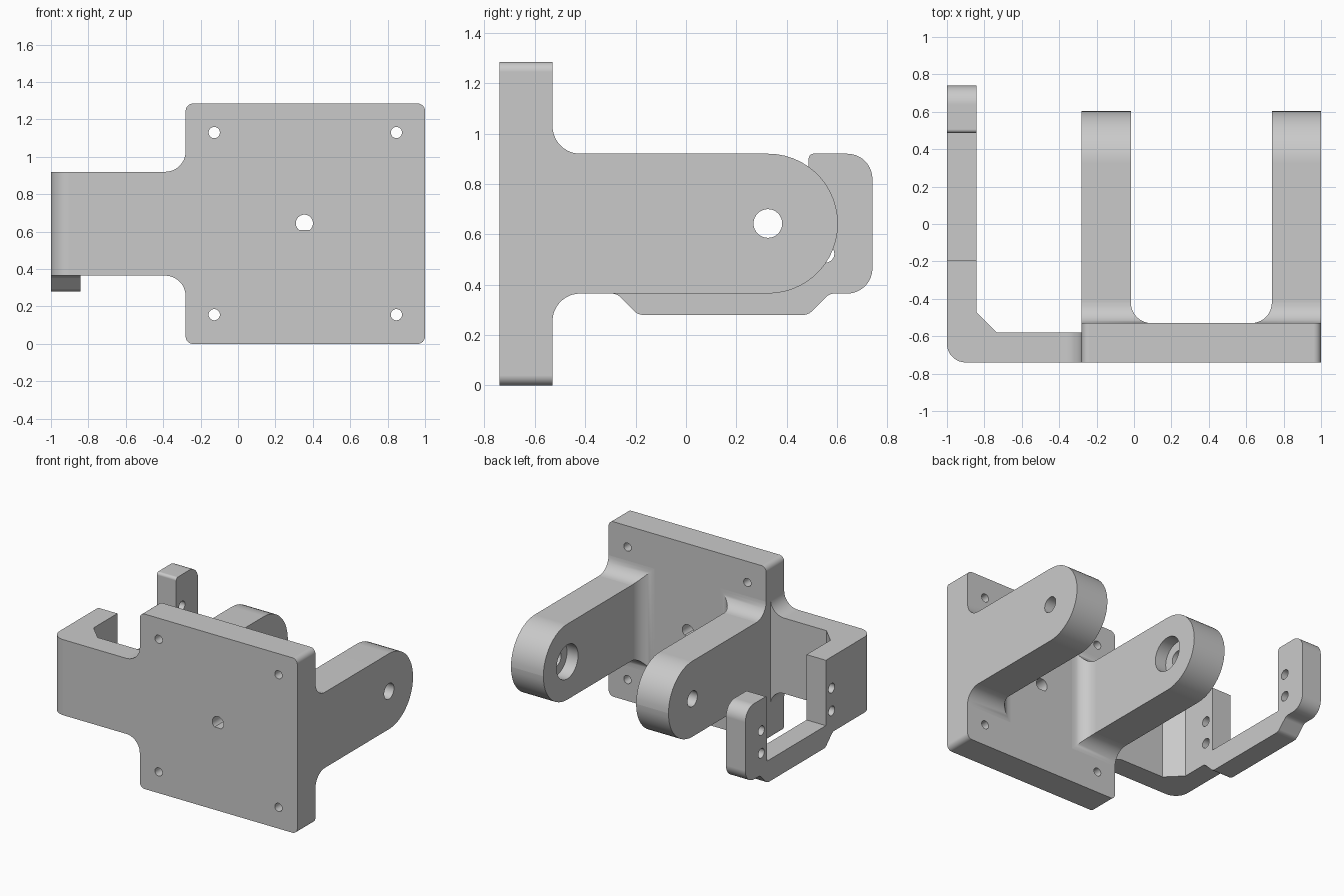
import bpy
import bmesh
from math import pi, sin, cos, tan
from mathutils import Vector

if "Cube" in bpy.data.objects:
    bpy.data.objects.remove(bpy.data.objects["Cube"], do_unlink=True)

grey = bpy.data.materials.new("plain_grey")
grey.use_nodes = True
grey.diffuse_color = (0.59, 0.59, 0.59, 1)
for node in grey.node_tree.nodes:
    if node.type == 'BSDF_PRINCIPLED':
        node.inputs["Base Color"].default_value = grey.diffuse_color

# Shared dimensions
FRONT, PLATE_BACK, WING_BACK = -0.74, -0.53, -0.58
PLATE_RIGHT, PLATE_LEFT, HEIGHT = -0.28, 1.0, 1.285
LOW, HIGH = 0.365, 0.92            # arm and wing height range
MID_X, MID_Z = 0.36, 0.643
FILLET = 0.11


def rounded(corners):
    """Outline from (a, b, radius) corners, each turned into an arc."""
    out = []
    for i, (a, b, r) in enumerate(corners):
        p = Vector((a, b))
        if r == 0:
            out.append(p)
            continue
        u = (Vector(corners[i - 1][:2]) - p).normalized()
        v = (Vector(corners[(i + 1) % len(corners)][:2]) - p).normalized()
        inner = u.angle(v)
        sweep = pi - inner
        centre = p + (u + v).normalized() * (r / sin(inner / 2))
        tangent = r / tan(inner / 2)
        first = p + u * tangent - centre
        last = p + v * tangent - centre
        steps = max(3, round(sweep * 8))
        for k in range(steps + 1):
            t = sweep * k / steps
            out.append(centre + (first * sin(sweep - t) + last * sin(t)) / sin(sweep))
    return out


def circle(a, b, r, count=32):
    return [Vector((a + r * cos(2 * pi * k / count),
                    b + r * sin(2 * pi * k / count))) for k in range(count)]


def make_object(name, bm):
    bmesh.ops.recalc_face_normals(bm, faces=bm.faces[:])
    mesh = bpy.data.meshes.new(name)
    bm.to_mesh(mesh)
    bm.free()
    obj = bpy.data.objects.new(name, mesh)
    bpy.context.collection.objects.link(obj)
    return obj


def prism(name, outline, axis, lo, hi):
    """Extrude a 2D outline along the x, y or z axis."""
    place = {'x': lambda p, d: (d, p.x, p.y),
             'y': lambda p, d: (p.x, d, p.y),
             'z': lambda p, d: (p.x, p.y, d)}[axis]
    bm = bmesh.new()
    a = [bm.verts.new(place(p, lo)) for p in outline]
    b = [bm.verts.new(place(p, hi)) for p in outline]
    bm.faces.new(a)
    bm.faces.new(b[::-1])
    for i in range(len(a)):
        j = (i + 1) % len(a)
        bm.faces.new((a[j], a[i], b[i], b[j]))
    return make_object(name, bm)


def activate(obj):
    bpy.ops.object.select_all(action='DESELECT')
    obj.select_set(True)
    bpy.context.view_layer.objects.active = obj


def combine(obj, tool, operation='DIFFERENCE'):
    """Cut or trim a part with a helper solid, then discard the helper."""
    tool.hide_render = True
    mod = obj.modifiers.new("cut", 'BOOLEAN')
    mod.operation, mod.solver, mod.object = operation, 'EXACT', tool
    activate(obj)
    bpy.ops.object.modifier_apply(modifier=mod.name)
    bpy.data.objects.remove(tool, do_unlink=True)


def finish(obj):
    obj.data.materials.clear()
    obj.data.materials.append(grey)
    activate(obj)
    bpy.ops.object.shade_smooth_by_angle()
    mod = obj.modifiers.new("even_normals", 'WEIGHTED_NORMAL')
    mod.keep_sharp = True


# Mounting plate with corner holes and a flat-bottomed centre hole
r = 0.04
plate = prism("mounting_plate", rounded([
    (PLATE_RIGHT, 0, r), (PLATE_LEFT, 0, r),
    (PLATE_LEFT, HEIGHT, r), (PLATE_RIGHT, HEIGHT, r)]),
    'y', FRONT, PLATE_BACK)
for sx in (-1, 1):
    for sz in (-1, 1):
        hole = circle(MID_X + sx * 0.487, MID_Z + sz * 0.487, 0.03)
        combine(plate, prism("hole_cutter", hole, 'y', -1, 0))
centre_hole = [p for p in circle(0.355, 0.645, 0.046, 40) if p.y > 0.605]
combine(plate, prism("centre_cutter", centre_hole, 'y', -1, 0))
finish(plate)

# Two rounded arms with inner counterbores and flared roots
PIVOT_Y, END = 0.325, 0.603
for side, word in ((-1, "right"), (1, "left")):
    outer, inner = MID_X + side * 0.64, MID_X + side * 0.377
    er = (HIGH - LOW) / 2 - 0.0005
    arm = prism(word + "_arm", rounded([
        (PLATE_BACK + FILLET, LOW, 0), (END, LOW, er),
        (END, HIGH, er), (PLATE_BACK + FILLET, HIGH, 0)]),
        'x', min(outer, inner), max(outer, inner))
    pivot = circle(PIVOT_Y, MID_Z, 0.057)
    combine(arm, prism("pivot_cutter", pivot, 'x', -2, 2))
    ends = sorted((inner - side * 0.1, inner + side * 0.09))
    bore = circle(PIVOT_Y, MID_Z, 0.125, 40)
    combine(arm, prism("bore_cutter", bore, 'x', *ends))
    finish(arm)

    bm = bmesh.new()
    rings = []
    steps = 10
    for k in range(steps + 1):
        t = pi / 2 * k / steps
        y = PLATE_BACK + FILLET * (1 - cos(t))
        e = FILLET * (1 - sin(t))
        xi = inner - side * e
        rings.append([bm.verts.new(c) for c in (
            (outer, y, LOW - e), (xi, y, LOW - e),
            (xi, y, HIGH + e), (outer, y, HIGH + e))])
    for low, high in zip(rings, rings[1:]):
        for i in range(4):
            j = (i + 1) % 4
            bm.faces.new((low[i], low[j], high[j], high[i]))
    bm.faces.new(rings[0])
    bm.faces.new(rings[-1][::-1])
    finish(make_object(word + "_arm_root", bm))

# Side bracket: bent strip seen from above, trimmed to its side outline
bracket = prism("side_bracket", rounded([
    (-1, FRONT, 0.1), (PLATE_RIGHT, FRONT, 0), (PLATE_RIGHT, WING_BACK, 0),
    (-0.735, WING_BACK, 0), (-0.843, -0.472, 0),
    (-0.843, 0.9, 0), (-1, 0.9, 0)]), 'z', 0.1, 1.1)
side_outline = rounded([
    (-0.9, LOW, 0), (-0.275, LOW, 0.05), (-0.19, 0.28, 0.05),
    (0.485, 0.28, 0.05), (0.57, LOW, 0.05), (0.74, LOW, 0.1),
    (0.74, HIGH, 0.1), (0.487, HIGH, 0.02), (0.487, 0.44, 0),
    (-0.195, 0.44, 0), (-0.195, HIGH, 0), (-0.9, HIGH, 0)])
combine(bracket, prism("side_trim", side_outline, 'x', -1.2, 0), 'INTERSECT')
for y in (-0.262, 0.554):
    for z in (0.523, 0.69):
        screw = circle(y, z, 0.035, 24)
        combine(bracket, prism("screw_cutter", screw, 'x', -1.2, -0.5))
finish(bracket)

# Curved webs where the bracket wing meets the plate
for edge, sign, word in ((LOW, -1, "lower"), (HIGH, 1, "upper")):
    web = [Vector((PLATE_RIGHT, edge))]
    for k in range(13):
        t = pi / 2 * k / 12
        web.append(Vector((PLATE_RIGHT - FILLET * (1 - cos(t)),
                           edge + sign * FILLET * (1 - sin(t)))))
    finish(prism(word + "_wing_web", web, 'y', FRONT, WING_BACK))
